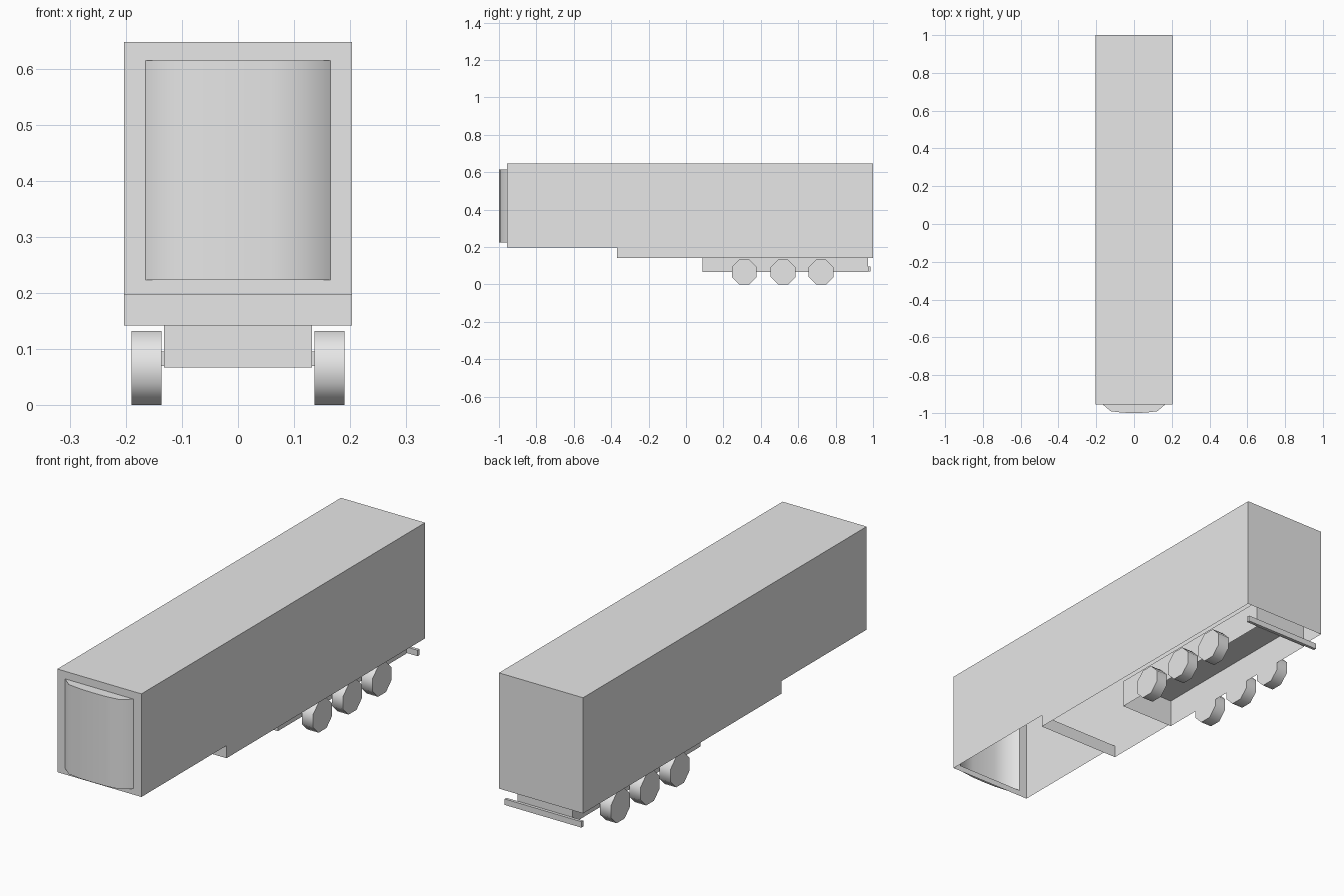
import bpy, bmesh, math
from mathutils import Matrix, Vector

cube = bpy.data.objects.get("Cube")
if cube:
    bpy.data.objects.remove(cube, do_unlink=True)

# One plain grey for everything
grey = bpy.data.materials.new("light_grey")
grey.use_nodes = True
grey.diffuse_color = (0.8, 0.8, 0.8, 1)
for node in grey.node_tree.nodes:
    if node.type == 'BSDF_PRINCIPLED':
        node.inputs["Base Color"].default_value = (0.8, 0.8, 0.8, 1)


def finish(name, bm, smooth=None):
    mesh = bpy.data.meshes.new(name)
    bm.to_mesh(mesh)
    bm.free()
    mesh.materials.append(grey)
    obj = bpy.data.objects.new(name, mesh)
    bpy.context.collection.objects.link(obj)
    if smooth:
        bpy.ops.object.select_all(action='DESELECT')
        obj.select_set(True)
        bpy.context.view_layer.objects.active = obj
        bpy.ops.object.shade_smooth_by_angle(angle=math.radians(smooth))
    return obj


def prism(points, offset):
    """Extrude a closed outline along the offset vector."""
    bm = bmesh.new()
    face = bm.faces.new([bm.verts.new(p) for p in points])
    result = bmesh.ops.extrude_face_region(bm, geom=[face], use_keep_orig=True)
    moved = [v for v in result["geom"] if isinstance(v, bmesh.types.BMVert)]
    bmesh.ops.translate(bm, verts=moved, vec=offset)
    bmesh.ops.recalc_face_normals(bm, faces=bm.faces)
    bm.normal_update()
    return bm


def remove_facing(bm, direction):
    faces = [f for f in bm.faces if f.normal.dot(Vector(direction)) > 0.9]
    bmesh.ops.delete(bm, geom=faces, context='FACES')


def box(x, y0, y1, z0, z1):
    outline = [(-x, y0, z0), (-x, y1, z0), (-x, y1, z1), (-x, y0, z1)]
    return prism(outline, (2 * x, 0, 0))


HALF, FRONT, TOP, STEP = 0.203, -0.956, 0.647, 0.197
UNIT_X, UNIT_Z0, UNIT_Z1 = 0.165, 0.223, 0.614

# Trailer body: stepped side outline, open underneath
side = [(FRONT, TOP), (1, TOP), (1, 0.142), (-0.369, 0.142),
        (-0.369, STEP), (FRONT, STEP)]
bm = prism([(-HALF, y, z) for y, z in side], (2 * HALF, 0, 0))
remove_facing(bm, (0, 0, -1))

# Opening in the front wall behind the cooling unit
wall = min(bm.faces, key=lambda f: f.calc_center_median().y)
bmesh.ops.inset_individual(bm, faces=[wall], thickness=0.03)
middle = (STEP + TOP) / 2
for v in wall.verts:
    v.co.x = math.copysign(UNIT_X, v.co.x)
    v.co.z = UNIT_Z1 if v.co.z > middle else UNIT_Z0
bmesh.ops.delete(bm, geom=[wall], context='FACES_ONLY')
finish("trailer_body", bm)

# Cooling unit: bowed cover on the front wall, open at the back
half_plan = [(UNIT_X, FRONT), (0.123, -0.991), (0.06, -0.999)]
plan = half_plan + [(0, -1)] + [(-x, y) for x, y in reversed(half_plan)]
bm = prism([(x, y, UNIT_Z0) for x, y in plan], (0, 0, UNIT_Z1 - UNIT_Z0))
remove_facing(bm, (0, 1, 0))
finish("cooling_unit", bm, smooth=50)

# Chassis: hollow box under the rear half
bm = box(0.132, 0.087, 0.973, 0.067, 0.19)
remove_facing(bm, (0, 0, -1))
finish("chassis", bm)

# Rear bumper bar
finish("rear_bumper", box(0.186, 0.973, 0.986, 0.07, 0.096))

# Three axles of eight-sided wheels
APOTHEM = 0.066
for side_name, sign in (("left", 1), ("right", -1)):
    for number, y in enumerate((0.312, 0.519, 0.722), 1):
        bm = bmesh.new()
        radius = APOTHEM / math.cos(math.pi / 8)
        bmesh.ops.create_cone(bm, cap_ends=True, segments=8, radius1=radius,
                              radius2=radius, depth=0.054)
        turn = Matrix.Rotation(math.pi / 2, 4, 'Y') @ Matrix.Rotation(math.pi / 8, 4, 'Z')
        # Keep a flat side on the ground
        bmesh.ops.transform(bm, verts=bm.verts, matrix=turn)
        low = min(v.co.z for v in bm.verts)
        bmesh.ops.translate(bm, verts=bm.verts, vec=(sign * 0.163, y, -low))
        finish(f"{side_name}_wheel_{number}", bm, smooth=50)
